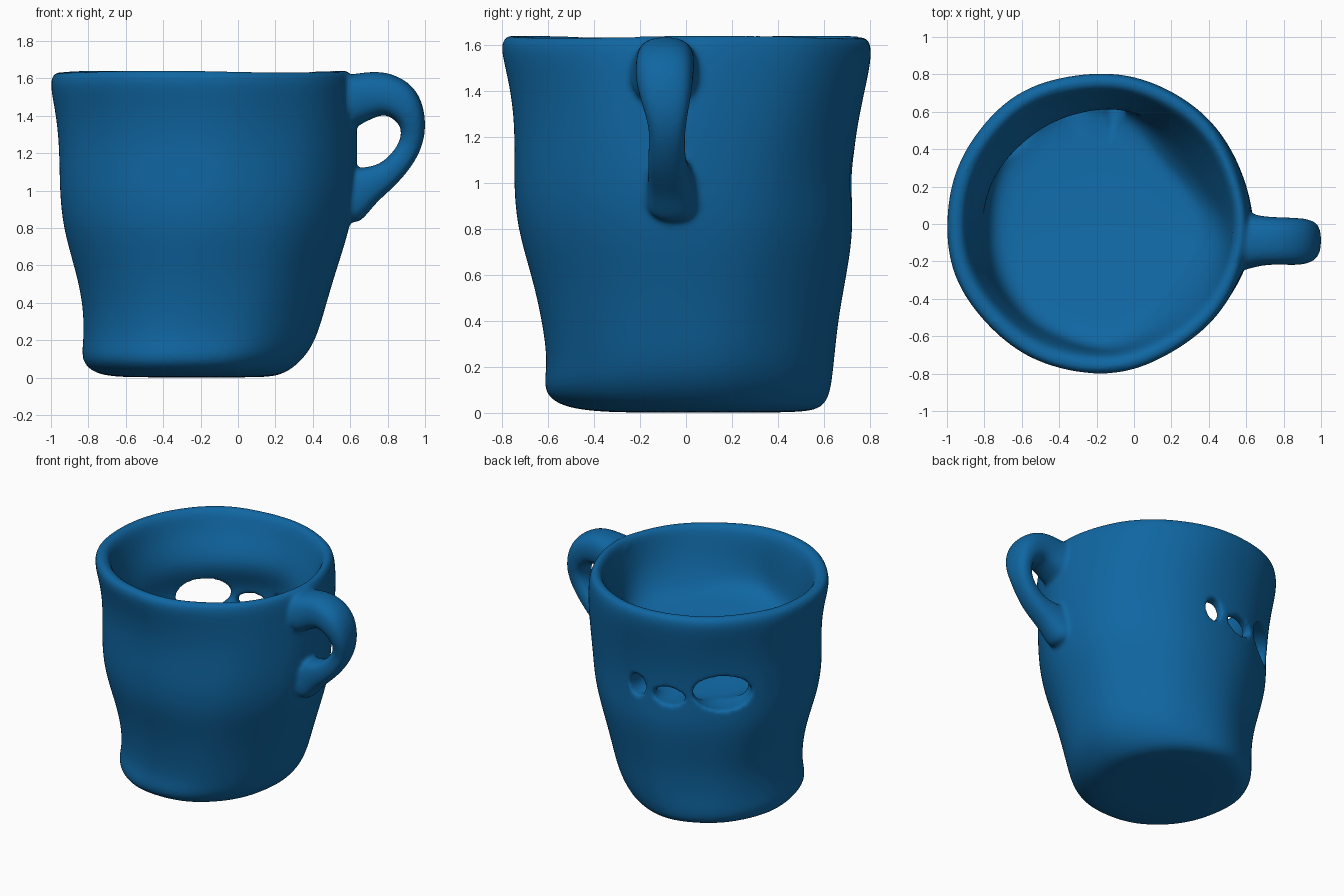
import bpy, bmesh, math
from mathutils import Vector

if "Cube" in bpy.data.objects:
    bpy.data.objects.remove(bpy.data.objects["Cube"])

blue = bpy.data.materials.new("glazed blue")
blue.diffuse_color = (0.005, 0.133, 0.36, 1)
blue.use_nodes = True
blue.node_tree.nodes["Principled BSDF"].inputs["Base Color"].default_value = blue.diffuse_color


def loft(name, rings):
    """Skin a closed tube through rings of points and cap both ends."""
    bm = bmesh.new()
    loops = [[bm.verts.new(p) for p in ring] for ring in rings]
    n = len(loops[0])
    for a, b in zip(loops, loops[1:]):
        for i in range(n):
            j = (i + 1) % n
            bm.faces.new((a[i], a[j], b[j], b[i]))
    bm.faces.new(loops[0][::-1])
    bm.faces.new(loops[-1])
    bmesh.ops.recalc_face_normals(bm, faces=bm.faces)
    me = bpy.data.meshes.new(name)
    bm.to_mesh(me)
    bm.free()
    me.materials.append(blue)
    ob = bpy.data.objects.new(name, me)
    bpy.context.collection.objects.link(ob)
    sub = ob.modifiers.new("round", 'SUBSURF')
    sub.levels = sub.render_levels = 2
    return ob


# Outer profile: z, left x, right x, front y, back y
outer = [
    (0.003, -0.30, -0.10, -0.10, 0.10),
    (0.0, -0.62, 0.15, -0.32, 0.48),
    (0.016, -0.77, 0.25, -0.56, 0.59),
    (0.08, -0.845, 0.345, -0.635, 0.625),
    (0.20, -0.825, 0.42, -0.605, 0.64),
    (0.40, -0.83, 0.475, -0.63, 0.66),
    (0.60, -0.88, 0.535, -0.675, 0.70),
    (0.80, -0.94, 0.60, -0.735, 0.735),
    (1.00, -0.96, 0.63, -0.75, 0.72),
    (1.25, -0.96, 0.64, -0.74, 0.75),
    (1.45, -0.985, 0.63, -0.77, 0.795),
    (1.59, -1.015, 0.615, -0.81, 0.82),
    (1.645, -0.98, 0.59, -0.785, 0.79),
]
# Inner profile: the same plus undercut push and thick-side push
inner = [
    (1.635, -0.91, 0.54, -0.715, 0.725, 0, 0),
    (1.50, -0.88, 0.53, -0.69, 0.69, 0, -0.01),
    (1.28, -0.83, 0.52, -0.68, 0.645, -0.08, -0.05),
    (1.12, -0.81, 0.51, -0.675, 0.64, 0.03, -0.09),
    (0.98, -0.785, 0.48, -0.66, 0.64, 0.05, -0.12),
    (0.90, -0.72, 0.42, -0.61, 0.60, 0.04, -0.12),
    (0.87, -0.60, 0.32, -0.47, 0.47, 0, -0.05),
    (0.86, -0.25, -0.05, -0.10, 0.10, 0, 0),
]


def bump(t, deg, half):
    """Smooth hump around one azimuth."""
    d = (math.degrees(t) - deg + 180) % 360 - 180
    return math.cos(d / half * math.pi / 2) ** 1.3 if abs(d) < half else 0


def cup_ring(z, xl, xr, yf, yb, under=None, thick=0):
    ring = []
    for i in range(40):
        t = 2 * math.pi * i / 40
        push = (under or 0) * bump(t, 122, 62) + thick * (bump(t, 42, 50) + 0.8 * bump(t, -40, 50))
        a, b = (xr - xl) / 2 + push, (yb - yf) / 2 + push
        wob = 1 + 0.005 * math.sin(5 * t + 2 * z) + 0.004 * math.sin(9 * t - 3 * z)
        x = (xl + xr) / 2 + a * wob * math.cos(t)
        y = (yf + yb) / 2 + b * wob * math.sin(t)
        h = z + (0.005 * math.sin(3 * t + 1) if z > 1.4 else 0)
        if z < 0.1:  # base edge lifts a little at the front
            h += 0.012 * (1 - math.sin(t)) * z / 0.08
        if under is not None:  # inside floor climbs away from the worn holes
            s = min(1, max(0, 0.5 + ((x + 0.18) - y) * 0.7071 / 1.4))
            h = 1.635 - (1.635 - h) * (1 - 0.5 * s)
        ring.append((x, y, h))
    return ring


mug = loft("mug", [cup_ring(*p) for p in outer + inner])

# Handle path: x, z, half thickness, half width, centre y
path = [
    (0.55, 1.46, 0.15, 0.165, -0.09),
    (0.61, 1.485, 0.137, 0.15, -0.09),
    (0.68, 1.505, 0.127, 0.13, -0.09),
    (0.78, 1.525, 0.12, 0.125, -0.09),
    (0.885, 1.48, 0.11, 0.128, -0.095),
    (0.945, 1.36, 0.068, 0.11, -0.09),
    (0.928, 1.24, 0.062, 0.076, -0.08),
    (0.855, 1.135, 0.064, 0.08, -0.085),
    (0.775, 1.065, 0.075, 0.085, -0.08),
    (0.69, 1.03, 0.105, 0.093, -0.07),
    (0.60, 0.975, 0.14, 0.11, -0.06),
    (0.52, 0.905, 0.14, 0.13, -0.055),
]


def boxy(v):
    return math.copysign(abs(v) ** 0.75, v) if abs(v) > 1e-6 else 0


rings = []
for i, (x, z, t, w, yc) in enumerate(path):
    p, q = path[max(i - 1, 0)], path[min(i + 1, len(path) - 1)]
    d = Vector((q[0] - p[0], 0, q[1] - p[1])).normalized()
    nrm = Vector((-d.z, 0, d.x))
    rings.append([Vector((x, yc, z)) + nrm * t * 1.04 * boxy(math.cos(k * math.pi / 6))
                  + Vector((0, w * 1.04 * boxy(math.sin(k * math.pi / 6)), 0)) for k in range(12)])
handle = loft("handle_shape", rings)


def boolean(tool, op):
    tool.hide_render = True
    tool.display_type = 'WIRE'
    m = mug.modifiers.new(op.lower(), 'BOOLEAN')
    m.operation, m.solver, m.object = op, 'EXACT', tool


boolean(handle, 'UNION')

# Three worn holes in the back wall: azimuth, half width, z, half height
for az, hw, z, hh in [(131, 0.20, 1.05, 0.13), (103, 0.115, 1.0, 0.065), (85, 0.065, 1.03, 0.08)]:
    a = math.radians(az)
    bpy.ops.mesh.primitive_uv_sphere_add(
        segments=24, ring_count=16, location=(-0.17 + 0.76 * math.cos(a), 0.70 * math.sin(a), z),
        rotation=(0, 0, a), scale=(0.3, hw, hh))
    cutter = bpy.context.object
    cutter.name = "hole_cutter"
    boolean(cutter, 'DIFFERENCE')

# Fuse everything into one soft clay surface
rem = mug.modifiers.new("fuse", 'REMESH')
rem.mode, rem.voxel_size, rem.use_smooth_shade = 'VOXEL', 0.014, True
soft = mug.modifiers.new("soften", 'SMOOTH')
soft.factor, soft.iterations = 0.5, 8

# Bake the modifiers, then discard the helper shapes
bpy.context.view_layer.update()
dg = bpy.context.evaluated_depsgraph_get()
final = bpy.data.meshes.new_from_object(mug.evaluated_get(dg))
mug.modifiers.clear()
mug.data = final
final.materials.clear()
final.materials.append(blue)
for f in final.polygons:
    f.material_index = 0
    f.use_smooth = True
for ob in list(bpy.data.objects):
    if ob != mug:
        bpy.data.objects.remove(ob)
